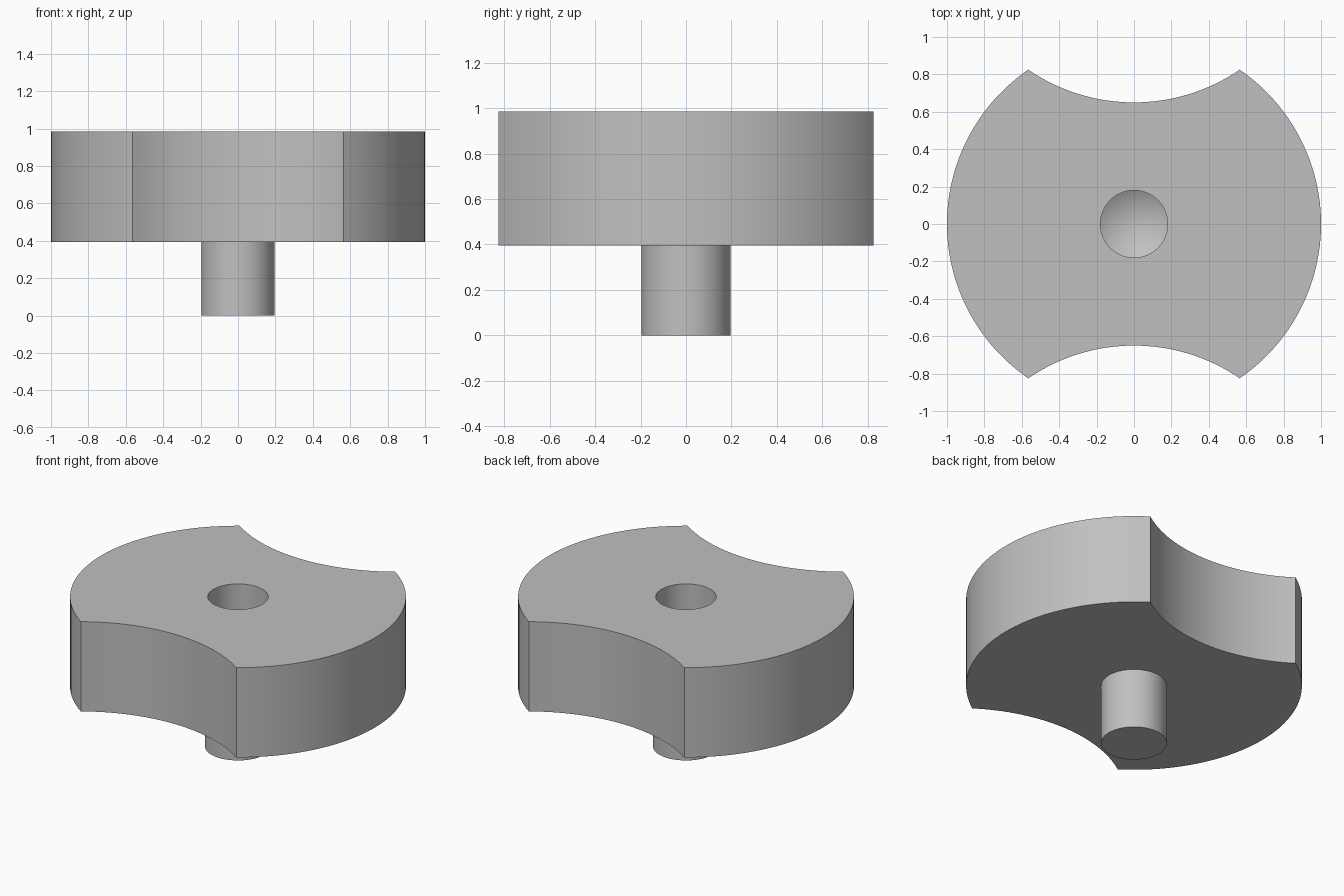
import bpy, bmesh
from math import sin, cos, pi, radians, asin, sqrt

cube = bpy.data.objects.get("Cube")
if cube:
    bpy.data.objects.remove(cube, do_unlink=True)

BOTTOM, TOP = 0.395, 0.985        # body heights
NOTCH_Y = 1.65                    # centre of each unit-radius side notch
PEG_R, HOLE_R = 0.196, 0.18
HOLE_FLOOR, HOLE_TIP = 0.57, 0.465

grey = bpy.data.materials.new("plain grey")
grey.use_nodes = True
colour = (0.53, 0.53, 0.53, 1)
grey.diffuse_color = colour
grey.node_tree.nodes["Principled BSDF"].inputs["Base Color"].default_value = colour


def make_object(name, bm):
    bmesh.ops.recalc_face_normals(bm, faces=bm.faces)
    mesh = bpy.data.meshes.new(name)
    bm.to_mesh(mesh)
    bm.free()
    mesh.materials.append(grey)
    obj = bpy.data.objects.new(name, mesh)
    bpy.context.collection.objects.link(obj)
    return obj


def extrude_outline(outline, low, high):
    bm = bmesh.new()
    face = bm.faces.new([bm.verts.new((x, y, low)) for x, y in outline])
    moved = bmesh.ops.extrude_face_region(bm, geom=[face], use_keep_orig=True)
    for v in moved["geom"]:
        if isinstance(v, bmesh.types.BMVert):
            v.co.z = high
    return bm


def arc(cy, radius, start, end, steps):
    angles = [start + (end - start) * i / steps for i in range(steps)]
    return [(radius * cos(a), cy + radius * sin(a)) for a in angles]


def smooth(obj):
    bpy.ops.object.select_all(action='DESELECT')
    obj.select_set(True)
    bpy.context.view_layer.objects.active = obj
    bpy.ops.object.shade_smooth_by_angle(angle=radians(30))


# Disc body: two outer arcs joined by two concave notches
corner = asin(NOTCH_Y / 2)
outline = (arc(0, 1, -corner, corner, 48)
           + arc(NOTCH_Y, 1, -corner, corner - pi, 32)
           + arc(0, 1, pi - corner, pi + corner, 48)
           + arc(-NOTCH_Y, 1, pi - corner, corner, 32))
body = make_object("notched_body", extrude_outline(outline, BOTTOM, TOP))

# Blind socket with a conical floor
bm = extrude_outline(arc(0, HOLE_R, 0, 2 * pi, 64), HOLE_FLOOR, TOP + 0.1)
bm.faces.ensure_lookup_table()
floor = min((f for f in bm.faces if len(f.verts) > 4),
            key=lambda f: f.calc_center_median().z)
tip = bmesh.ops.poke(bm, faces=[floor])["verts"][0]
tip.co.z = HOLE_TIP
cutter = make_object("socket_cutter", bm)
cutter.hide_render = True

cut = body.modifiers.new("socket", 'BOOLEAN')
cut.operation = 'DIFFERENCE'
cut.solver = 'EXACT'
cut.object = cutter
bpy.context.view_layer.objects.active = body
bpy.ops.object.modifier_apply(modifier=cut.name)
bpy.data.objects.remove(cutter, do_unlink=True)
smooth(body)

# Peg under the body, seated slightly into it
peg = make_object("peg", extrude_outline(arc(0, PEG_R, 0, 2 * pi, 64), 0, BOTTOM + 0.02))
smooth(peg)
